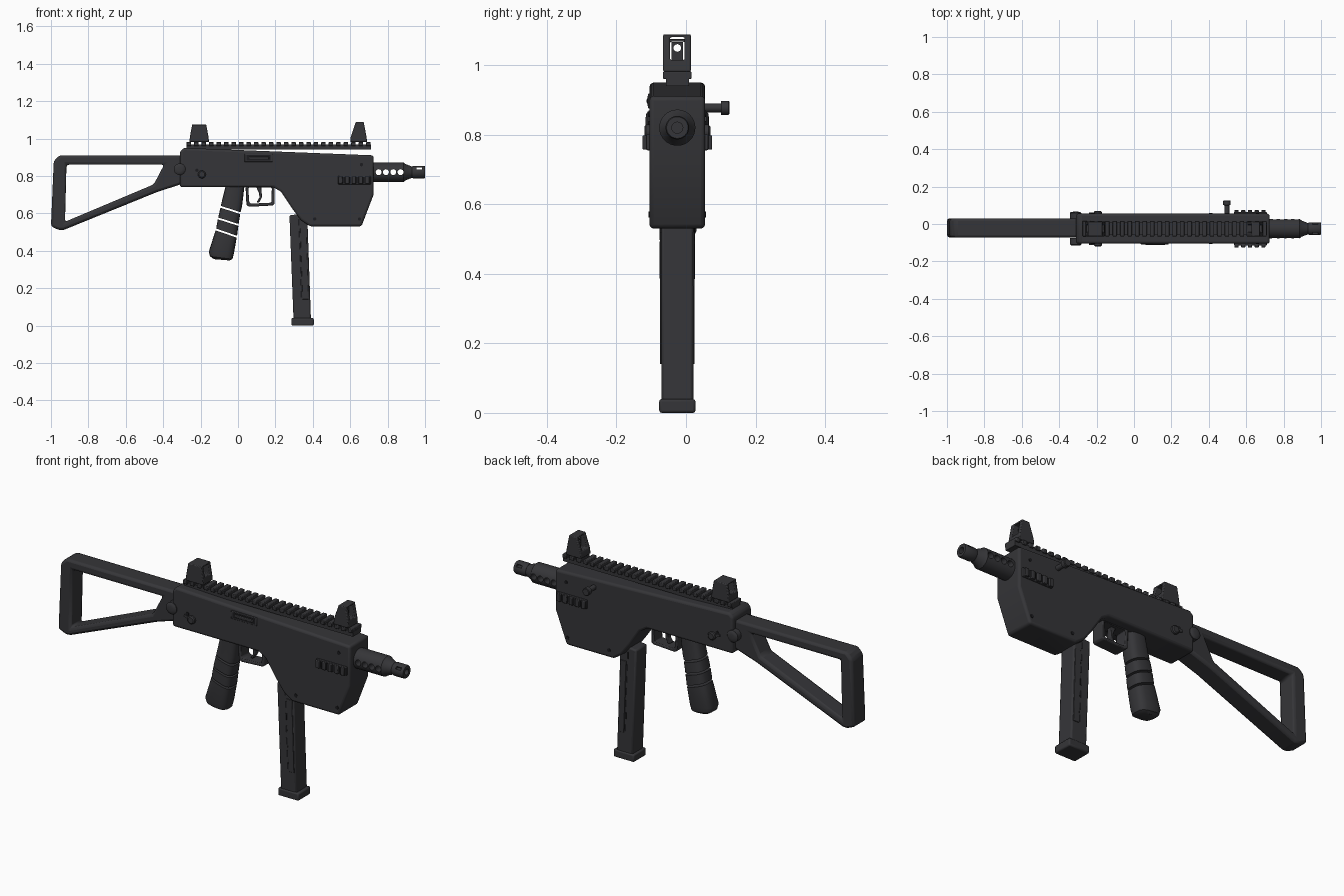
import bpy, bmesh, math
from mathutils import Vector

if "Cube" in bpy.data.objects:
    bpy.data.objects.remove(bpy.data.objects["Cube"])

CY = -0.025  # centre plane of the body


def material(name, rgb):
    m = bpy.data.materials.new(name)
    m.diffuse_color = (*rgb, 1)
    m.use_nodes = True
    m.node_tree.nodes["Principled BSDF"].inputs["Base Color"].default_value = m.diffuse_color
    return m


DARK = material("dark gunmetal", (0.036, 0.036, 0.040))
BLACK = material("recess black", (0.012, 0.012, 0.014))


def finish(name, bm, bevel=0, mat=DARK, segs=2):
    bmesh.ops.recalc_face_normals(bm, faces=bm.faces[:])
    me = bpy.data.meshes.new(name)
    bm.to_mesh(me)
    bm.free()
    me.materials.append(mat)
    ob = bpy.data.objects.new(name, me)
    bpy.context.collection.objects.link(ob)
    if bevel:
        add_bevel(ob, bevel, segs)
    return ob


def activate(ob):
    bpy.ops.object.select_all(action='DESELECT')
    ob.select_set(True)
    bpy.context.view_layer.objects.active = ob


def add_bevel(ob, width, segs=2):
    md = ob.modifiers.new("bevel", 'BEVEL')
    md.width, md.segments, md.limit_method = width, segs, 'ANGLE'
    md.angle_limit = math.radians(25)
    smooth(ob)


def smooth(ob):
    activate(ob)
    bpy.ops.object.shade_smooth_by_angle(angle=math.radians(35))


def extrude(name, pts, y0, y1, bevel=0, mat=DARK, segs=2):
    """Side profile (x, z) extruded from y0 to y1."""
    bm = bmesh.new()
    f = bm.faces.new([bm.verts.new((x, y0, z)) for x, z in pts])
    r = bmesh.ops.extrude_face_region(bm, geom=[f])
    bmesh.ops.translate(bm, vec=(0, y1 - y0, 0),
                        verts=[v for v in r["geom"] if isinstance(v, bmesh.types.BMVert)])
    return finish(name, bm, bevel, mat, segs)


def box(name, x0, x1, y0, y1, z0, z1, bevel=0, mat=DARK):
    return extrude(name, [(x0, z0), (x1, z0), (x1, z1), (x0, z1)], y0, y1, bevel, mat)


def lathe(name, profile, origin, axis, n=24, mat=DARK):
    """Revolve (distance along axis, radius) points about an axis."""
    bm = bmesh.new()
    q = Vector(axis).to_track_quat('Z', 'Y')
    rings = []
    for d, r in profile:
        rings.append([bm.verts.new(Vector(origin) + q @ Vector((
            r * math.cos(2 * math.pi * i / n), r * math.sin(2 * math.pi * i / n), d))) for i in range(n)])
    for a, b in zip(rings, rings[1:]):
        for i in range(n):
            bm.faces.new((a[i], a[(i + 1) % n], b[(i + 1) % n], b[i]))
    bm.faces.new(rings[0])
    bm.faces.new(rings[-1])
    ob = finish(name, bm, mat=mat)
    smooth(ob)
    return ob


def cut(ob, cutters):
    for c in cutters:
        md = ob.modifiers.new("cut", 'BOOLEAN')
        md.object, md.operation, md.solver = c, 'DIFFERENCE', 'EXACT'
        activate(ob)
        bpy.ops.object.modifier_apply(modifier=md.name)
        bpy.data.objects.remove(c)


# Receiver with deep front housing
extrude("receiver", [(-0.31, 0.74), (0.19, 0.74), (0.23, 0.715), (0.29, 0.625), (0.335, 0.565),
                     (0.385, 0.53), (0.66, 0.53), (0.725, 0.70), (0.725, 0.91), (-0.29, 0.95),
                     (-0.31, 0.93)], -0.105, 0.055, 0.012, segs=3)

# Folding stock frame
stock = extrude("stock", [(-0.955, 0.51), (-0.93, 0.512), (-0.43, 0.715), (-0.29, 0.76), (-0.29, 0.908),
                          (-0.955, 0.91), (-0.985, 0.88), (-1.0, 0.53)], -0.072, 0.03)
cut(stock, [extrude("stock_opening", [(-0.925, 0.555), (-0.45, 0.755), (-0.395, 0.86), (-0.917, 0.86)], -0.2, 0.2)])
add_bevel(stock, 0.013)

# Top rail with cross teeth
box("rail_base", -0.275, 0.71, -0.058, 0.008, 0.94, 0.967)
for i in range(25):
    x = -0.275 + i * 0.04
    box("rail_tooth", x, x + 0.024, -0.066, 0.016, 0.960, 0.981, 0.003)


# Hooded sights with an open channel and aperture plate
def sight(name, b0, b1, t0, t1, top):
    ob = extrude(name, [(b0, 0.981), (b1, 0.981), (b1 - 0.003, 1.01), (t1, top), (t0, top), (b0 + 0.003, 1.01)],
                 -0.066, 0.014)
    cut(ob, [box("channel", b0 - 0.1, b1 + 0.1, CY - 0.021, CY + 0.021, 1.015, top - 0.008)])
    add_bevel(ob, 0.004)
    xm = (b0 + b1) / 2
    plate = box(name + "_aperture", xm - 0.006, xm + 0.006, CY - 0.016, CY + 0.016, 1.0, 1.066)
    cut(plate, [lathe("aperture_hole", [(-0.1, 0.011), (0.1, 0.011)], (xm, CY, 1.049), (1, 0, 0), 16)])


sight("rear_sight", -0.26, -0.155, -0.245, -0.17, 1.075)
sight("front_sight", 0.60, 0.69, 0.63, 0.672, 1.088)

# Ventilated barrel shroud and muzzle
barrel = lathe("barrel_shroud", [(0, 0.052), (0.17, 0.052), (0.182, 0.043), (0.215, 0.030)],
               (0.715, CY, 0.82), (1, 0, 0), 32)
cut(barrel, [lathe("vent_hole", [(-0.2, 0.016), (0.2, 0.016)], (0.752 + i * 0.039, CY, 0.82), (0, 1, 0), 16)
             for i in range(4)])
smooth(barrel)
muzzle = lathe("muzzle", [(0, 0.031), (0.01, 0.034), (0.064, 0.034), (0.07, 0.031)],
               (0.93, CY, 0.82), (1, 0, 0), 24)
cut(muzzle, [lathe("bore", [(0.02, 0.016), (0.2, 0.016)], (0.93, CY, 0.82), (1, 0, 0), 16),
             box("muzzle_slot", 0.955, 0.985, -0.2, 0.2, 0.835, 0.846)])
smooth(muzzle)

# Details repeated on both sides
for s in (-1, 1):
    def side(d):
        return CY + s * (0.08 + d)
    box("side_rail_base", 0.535, 0.71, side(-0.01), side(0.009), 0.755, 0.80, 0.003)
    for i in range(5):
        x = 0.537 + i * 0.036
        box("side_rail_tooth", x, x + 0.022, side(0), side(0.02), 0.757, 0.798, 0.003)
        if i < 4:
            box("side_rail_gap", x + 0.023, x + 0.035, side(0.008), side(0.0095), 0.762, 0.793, 0, BLACK)
    lathe("stock_pivot", [(-0.03, 0.031), (0.004, 0.031), (0.009, 0.025), (0.011, 0.012)],
          (-0.312, side(0), 0.836), (0, s, 0))
    lathe("selector_knob", [(-0.01, 0.021), (0.010, 0.021), (0.015, 0.015)], (-0.193, side(0), 0.808), (0, s, 0))
    extrude("selector_lever", [(-0.24, 0.815), (-0.20, 0.80), (-0.195, 0.815), (-0.235, 0.826)],
            side(-0.01), side(0.006))
    for x, z in ((0.66, 0.86), (0.41, 0.57), (0.65, 0.57), (-0.22, 0.83)):
        lathe("pin", [(-0.01, 0.009), (0.003, 0.009)], (x, side(0), z), (0, s, 0), 12, BLACK)

# Ejection port on the front side
box("port_frame", 0.035, 0.185, -0.109, -0.10, 0.875, 0.918, 0.003)
box("port_recess", 0.045, 0.175, -0.1105, -0.104, 0.882, 0.911, 0, BLACK)
box("port_bolt", 0.06, 0.165, -0.113, -0.104, 0.889, 0.904, 0.003)

# Charging handle on the back side
lathe("charging_handle", [(0, 0.013), (0.05, 0.013), (0.051, 0.020), (0.072, 0.020), (0.075, 0.017)],
      (0.497, 0.05, 0.877), (0, 1, 0), 20)

# Trigger guard and trigger
guard = extrude("trigger_guard", [(0.04, 0.75), (0.045, 0.645), (0.06, 0.635), (0.185, 0.642), (0.195, 0.65),
                                  (0.195, 0.75)], CY - 0.035, CY + 0.035)
cut(guard, [extrude("guard_opening", [(0.055, 0.737), (0.06, 0.66), (0.07, 0.652), (0.178, 0.657), (0.181, 0.737)],
                    -0.2, 0.2)])
add_bevel(guard, 0.004)
extrude("trigger", [(0.095, 0.745), (0.112, 0.71), (0.115, 0.685), (0.10, 0.66), (0.112, 0.657), (0.128, 0.685),
                    (0.125, 0.745)], CY - 0.015, CY + 0.015, 0.003)

# Pistol grip in slices: each ring is (left x, left z, right x, right z, half width)
slices = [[(-0.065, 0.75, 0.035, 0.75, 0.046), (-0.085, 0.67, 0.022, 0.64, 0.046), (-0.092, 0.640, 0.014, 0.606, 0.047)],
          [(-0.094, 0.630, 0.012, 0.596, 0.049), (-0.106, 0.578, 0.003, 0.543, 0.051)],
          [(-0.108, 0.568, 0.002, 0.533, 0.051), (-0.117, 0.519, -0.005, 0.480, 0.051)],
          [(-0.120, 0.509, -0.007, 0.470, 0.051), (-0.156, 0.395, -0.022, 0.385, 0.051),
           (-0.150, 0.370, -0.030, 0.355, 0.046), (-0.128, 0.355, -0.045, 0.348, 0.032)]]
for sl in slices:
    bm = bmesh.new()
    rings = []
    for xl, zl, xr, zr, w in sl:
        ring = []
        for i in range(20):
            a = 2 * math.pi * i / 20
            c, sn = [math.copysign(abs(v) ** 0.65, v) for v in (math.cos(a), math.sin(a))]
            t = (c + 1) / 2
            ring.append(bm.verts.new((xl + (xr - xl) * t, CY + w * sn, zl + (zr - zl) * t)))
        rings.append(ring)
    for a, b in zip(rings, rings[1:]):
        for i in range(20):
            bm.faces.new((a[i], a[(i + 1) % 20], b[(i + 1) % 20], b[i]))
    bm.faces.new(rings[0])
    bm.faces.new(rings[-1])
    smooth(finish("grip_slice", bm))

# Magazine, base plate and witness slots
extrude("magazine", [(0.297, 0.03), (0.39, 0.03), (0.37, 0.60), (0.275, 0.59)], -0.071, 0.021, 0.008)
box("magazine_base", 0.285, 0.405, -0.077, 0.027, 0.0, 0.04, 0.007)
for s in (-1, 1):
    y = CY + s * 0.0445
    extrude("magazine_rib", [(0.345, 0.14), (0.378, 0.14), (0.366, 0.52), (0.332, 0.52)], y, y + s * 0.005, 0.002)
    for i in range(7):
        z = 0.15 + i * 0.064
        x = 0.339 - (z - 0.15) * 0.036
        box("magazine_slot", x - 0.004, x + 0.004, y, y + s * 0.0025, z, z + 0.035, 0, BLACK)
